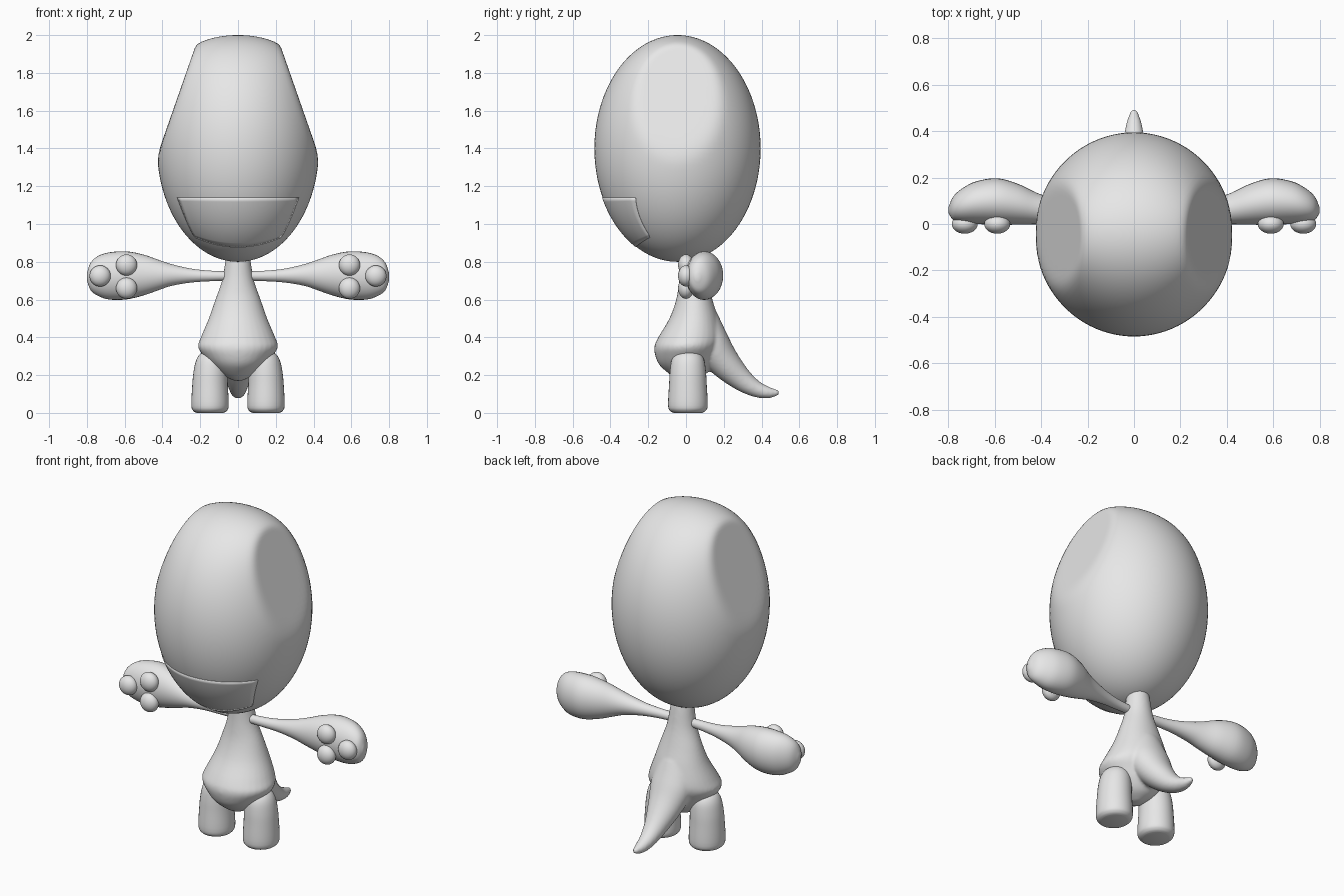
import bpy, bmesh, math
from mathutils import Vector

cube = bpy.data.objects.get("Cube")
if cube:
    bpy.data.objects.remove(cube, do_unlink=True)

grey = bpy.data.materials.new("plain_grey")
grey.use_nodes = True
grey.diffuse_color = (0.8, 0.8, 0.8, 1)
grey.node_tree.nodes["Principled BSDF"].inputs["Base Color"].default_value = (0.8, 0.8, 0.8, 1)


def finish(name, bm, smooth=True):
    """Turn a bmesh into a smooth shaded object."""
    bmesh.ops.recalc_face_normals(bm, faces=bm.faces)
    for f in bm.faces:
        f.smooth = smooth
    mesh = bpy.data.meshes.new(name)
    bm.to_mesh(mesh)
    bm.free()
    mesh.materials.append(grey)
    obj = bpy.data.objects.new(name, mesh)
    bpy.context.collection.objects.link(obj)
    return obj


def spline(rows, steps=4):
    """Catmull-Rom refinement of a list of section rows."""
    pts = [Vector(r) for r in rows]
    out = []
    for i in range(len(pts) - 1):
        a, b = pts[max(i - 1, 0)], pts[i]
        c, d = pts[i + 1], pts[min(i + 2, len(pts) - 1)]
        for k in range(steps):
            t = k / steps
            out.append(b + (c - a) * (t / 2) + (a * 2 - b * 5 + c * 4 - d) * (t * t / 2)
                       + (b * 3 - a - c * 3 + d) * (t ** 3 / 2))
    return out + [pts[-1]]


def loft(bm, sections, n=32):
    """Skin rings given as (centre, half axis u, half axis v)."""
    rings = []
    for c, u, v in sections:
        rings.append([bm.verts.new(c + u * math.cos(2 * math.pi * i / n) + v * math.sin(2 * math.pi * i / n))
                      for i in range(n)])
    for a, b in zip(rings, rings[1:]):
        for i in range(n):
            j = (i + 1) % n
            bm.faces.new((a[i], a[j], b[j], b[i]))
    bm.faces.new(rings[0])
    bm.faces.new(rings[-1])


X, Y, Z = Vector((1, 0, 0)), Vector((0, 1, 0)), Vector((0, 0, 1))
HEAD = Vector((0, -0.045, 1.4))
RX, RY, RZ = 0.428, 0.44, 0.6

# Head: egg with a sloping flat cut on each upper side
bm = bmesh.new()
bmesh.ops.create_uvsphere(bm, u_segments=96, v_segments=64, radius=1)
for v in bm.verts:
    t = v.co.z
    x, y, z = v.co.x * RX, v.co.y * RY, t * RZ
    if t > 0:
        x *= 1 + 0.42 * t ** 4
    limit = 0.415 - 0.35 * z
    k = 0.025
    h = max(k - abs(abs(x) - limit), 0) / k
    cut = min(abs(x), limit) - h * h * k / 4
    v.co = HEAD + Vector((math.copysign(cut, x), y, z))
finish("head", bm)

# Mouth: thin curved plate on the lower front of the head
bm = bmesh.new()
COLS, ROWS = 32, 12
grid = []
for r in range(ROWS + 1):
    row = []
    for c in range(COLS + 1):
        s = c / COLS * 2 - 1
        f = r / ROWS
        low = 0.88 + 0.05 * s * s
        z = low + (1.14 - low) * f
        x = s * (0.225 + 0.095 * f ** 0.8)
        depth = 1 - (x / RX) ** 2 - ((z - HEAD.z) / RZ) ** 2
        y = HEAD.y - RY * math.sqrt(max(depth, 0))
        row.append(bm.verts.new((x, y, z)))
    grid.append(row)
for r in range(ROWS):
    for c in range(COLS):
        bm.faces.new((grid[r][c], grid[r][c + 1], grid[r + 1][c + 1], grid[r + 1][c]))
mouth = finish("mouth", bm)
solid = mouth.modifiers.new("thickness", "SOLIDIFY")
solid.thickness = 0.006
solid.offset = 0

# Body and tail: two lofts fused into one soft skin
bm = bmesh.new()
body = [  # height, half width, front, back
    (0.17, 0.02, -0.03, 0.04), (0.2, 0.085, -0.08, 0.1), (0.25, 0.14, -0.138, 0.14),
    (0.3, 0.182, -0.162, 0.16), (0.35, 0.212, -0.168, 0.18), (0.4, 0.197, -0.147, 0.19),
    (0.5, 0.155, -0.088, 0.17), (0.6, 0.12, -0.052, 0.14), (0.7, 0.085, -0.037, 0.115),
    (0.8, 0.068, -0.032, 0.1), (0.86, 0.06, -0.03, 0.09)]
loft(bm, [(Vector((0, (f + b) / 2, z)), X * w, Y * ((b - f) / 2)) for z, w, f, b in spline(body)])
tail = [  # depth, height, half width, half thickness
    (0.08, 0.5, 0.1, 0.09), (0.13, 0.37, 0.125, 0.1), (0.2, 0.27, 0.1, 0.085),
    (0.29, 0.18, 0.066, 0.062), (0.37, 0.127, 0.046, 0.044), (0.44, 0.107, 0.032, 0.03),
    (0.495, 0.108, 0.012, 0.012)]
rows = spline(tail)
sections = []
for i, (y, z, w, th) in enumerate(rows):
    a, b = rows[max(i - 1, 0)], rows[min(i + 1, len(rows) - 1)]
    along = Vector((0, b[0] - a[0], b[1] - a[1])).normalized()
    sections.append((Vector((0, y, z)), X * w, along.cross(X) * th))
loft(bm, sections)
torso = finish("body_and_tail", bm)
fuse = torso.modifiers.new("fuse", "REMESH")
fuse.mode = "VOXEL"
fuse.voxel_size = 0.008
fuse.use_smooth_shade = True
soft = torso.modifiers.new("soften", "SMOOTH")
soft.iterations = 10

leg = [  # height, centre, radius
    (0.0, 0.148, 0.07), (0.01, 0.148, 0.088), (0.04, 0.148, 0.099), (0.15, 0.148, 0.094),
    (0.22, 0.145, 0.09), (0.28, 0.14, 0.081), (0.315, 0.136, 0.06), (0.33, 0.135, 0.02)]
arm = [  # reach, depth centre, half depth, height centre, half height
    (0.04, 0.03, 0.024, 0.725, 0.024), (0.15, 0.035, 0.028, 0.725, 0.028),
    (0.25, 0.045, 0.037, 0.727, 0.037), (0.35, 0.056, 0.054, 0.73, 0.057),
    (0.42, 0.067, 0.068, 0.73, 0.08), (0.5, 0.085, 0.088, 0.73, 0.108),
    (0.59, 0.097, 0.1, 0.728, 0.127), (0.68, 0.092, 0.092, 0.725, 0.125),
    (0.74, 0.08, 0.074, 0.725, 0.106), (0.78, 0.068, 0.05, 0.722, 0.073),
    (0.8, 0.06, 0.012, 0.72, 0.018)]

for side, s in (("left", 1), ("right", -1)):
    # Stubby leg
    bm = bmesh.new()
    loft(bm, [(Vector((s * c, 0.01, z)), X * r, Y * (r * 1.06)) for z, c, r in spline(leg)])
    finish(side + "_leg", bm)

    # Arm swelling into a rounded paw
    bm = bmesh.new()
    loft(bm, [(Vector((s * x, y, z)), Y * ry, Z * rz) for x, y, ry, z, rz in spline(arm)])
    finish(side + "_arm", bm)

    # Three paw pads
    for name, x, z in (("upper", 0.59, 0.783), ("lower", 0.59, 0.66), ("outer", 0.73, 0.725)):
        bm = bmesh.new()
        bmesh.ops.create_uvsphere(bm, u_segments=24, v_segments=16, radius=0.056)
        for v in bm.verts:
            v.co = Vector((s * x + v.co.x, v.co.y * 0.75, z + v.co.z))
        finish(f"{side}_{name}_paw_pad", bm)

# Keep flat ends crisp
bpy.ops.object.select_all(action="DESELECT")
for obj in bpy.context.collection.objects:
    if obj.name.endswith(("_leg", "_arm", "mouth")):
        obj.select_set(True)
        bpy.context.view_layer.objects.active = obj
bpy.ops.object.shade_smooth_by_angle(angle=math.radians(50))
